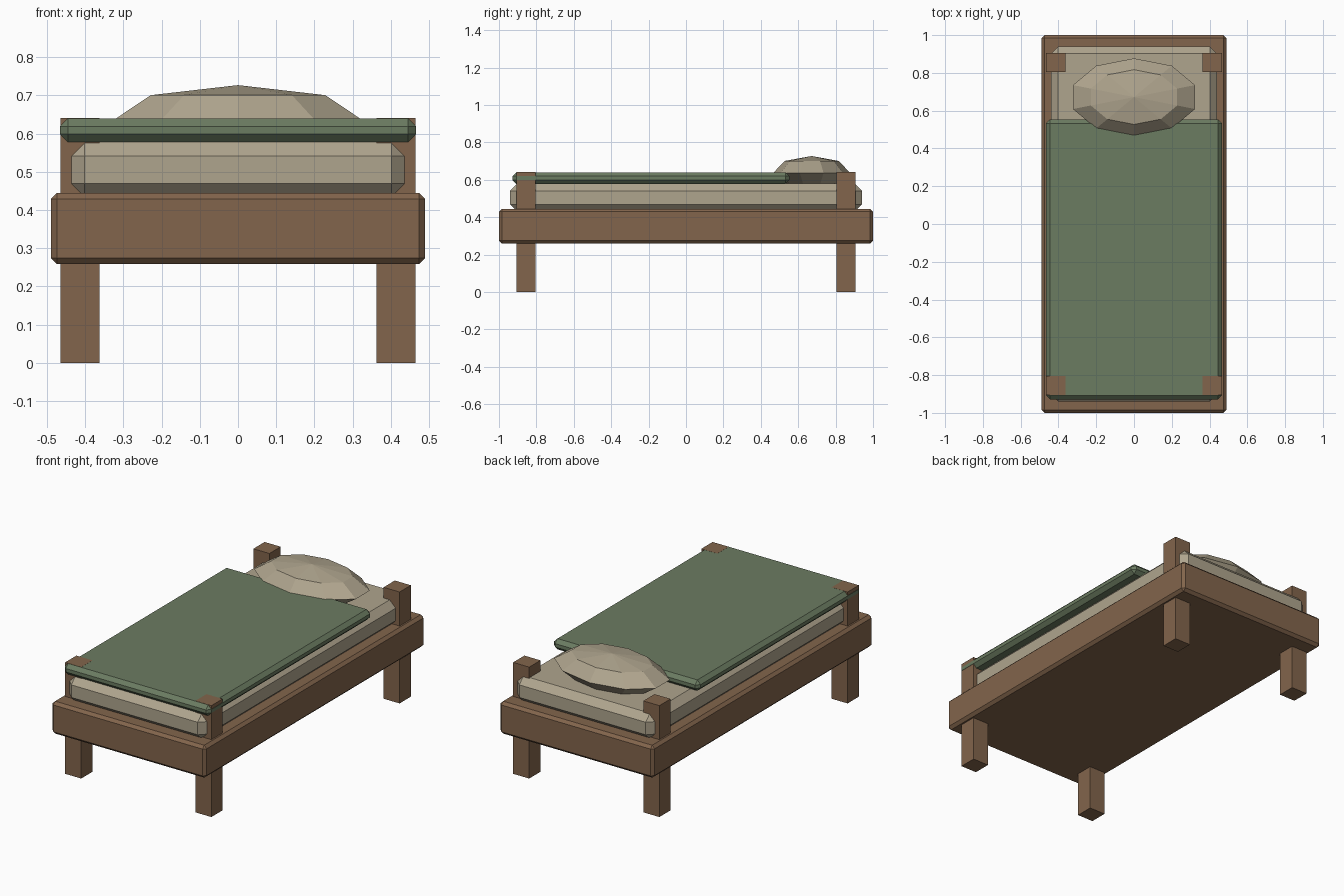
import bpy

if "Cube" in bpy.data.objects:
    bpy.data.objects.remove(bpy.data.objects["Cube"])


def material(name, rgb):
    m = bpy.data.materials.new(name)
    m.diffuse_color = (*rgb, 1.0)
    m.use_nodes = True
    m.node_tree.nodes["Principled BSDF"].inputs["Base Color"].default_value = m.diffuse_color
    return m


wood = material("brown wood", (0.225, 0.130, 0.072))
linen = material("cream linen", (0.430, 0.375, 0.270))
wool = material("green wool", (0.148, 0.200, 0.120))


def box(name, lo, hi, mat, bevel=0.0):
    """Box between two corners, with optional chamfered edges."""
    centre = [(a + b) / 2 for a, b in zip(lo, hi)]
    bpy.ops.mesh.primitive_cube_add(size=1, location=centre)
    ob = bpy.context.object
    ob.name = name
    ob.scale = [b - a for a, b in zip(lo, hi)]
    bpy.ops.object.transform_apply(location=False, rotation=False, scale=True)
    ob.data.materials.append(mat)
    if bevel:
        mod = ob.modifiers.new("chamfer", "BEVEL")
        mod.width = bevel
        mod.segments = 1
    return ob


# Bed base
box("bed_frame", (-0.49, -1.0, 0.259), (0.49, 1.0, 0.445), wood, 0.016)

# Corner posts running from the floor to just above the mattress
for sx, side in ((-1, "left"), (1, "right")):
    for sy, end in ((-1, "front"), (1, "back")):
        x, y, r = sx * 0.414, sy * 0.855, 0.051
        box(f"{end}_{side}_post", (x - r, y - r, 0), (x + r, y + r, 0.6405), wood)

# Bedding
box("mattress", (-0.44, -0.94, 0.431), (0.44, 0.94, 0.579), linen, 0.038)
box("blanket", (-0.466, -0.928, 0.578), (0.466, 0.553, 0.64), wool, 0.021)

# Pillow: flattened faceted sphere
bpy.ops.mesh.primitive_uv_sphere_add(segments=10, ring_count=4, radius=1,
                                     location=(0, 0.672, 0.637))
pillow = bpy.context.object
pillow.name = "pillow"
pillow.scale = (0.34, 0.205, 0.09)
bpy.ops.object.transform_apply(location=False, rotation=False, scale=True)
pillow.data.materials.append(linen)
